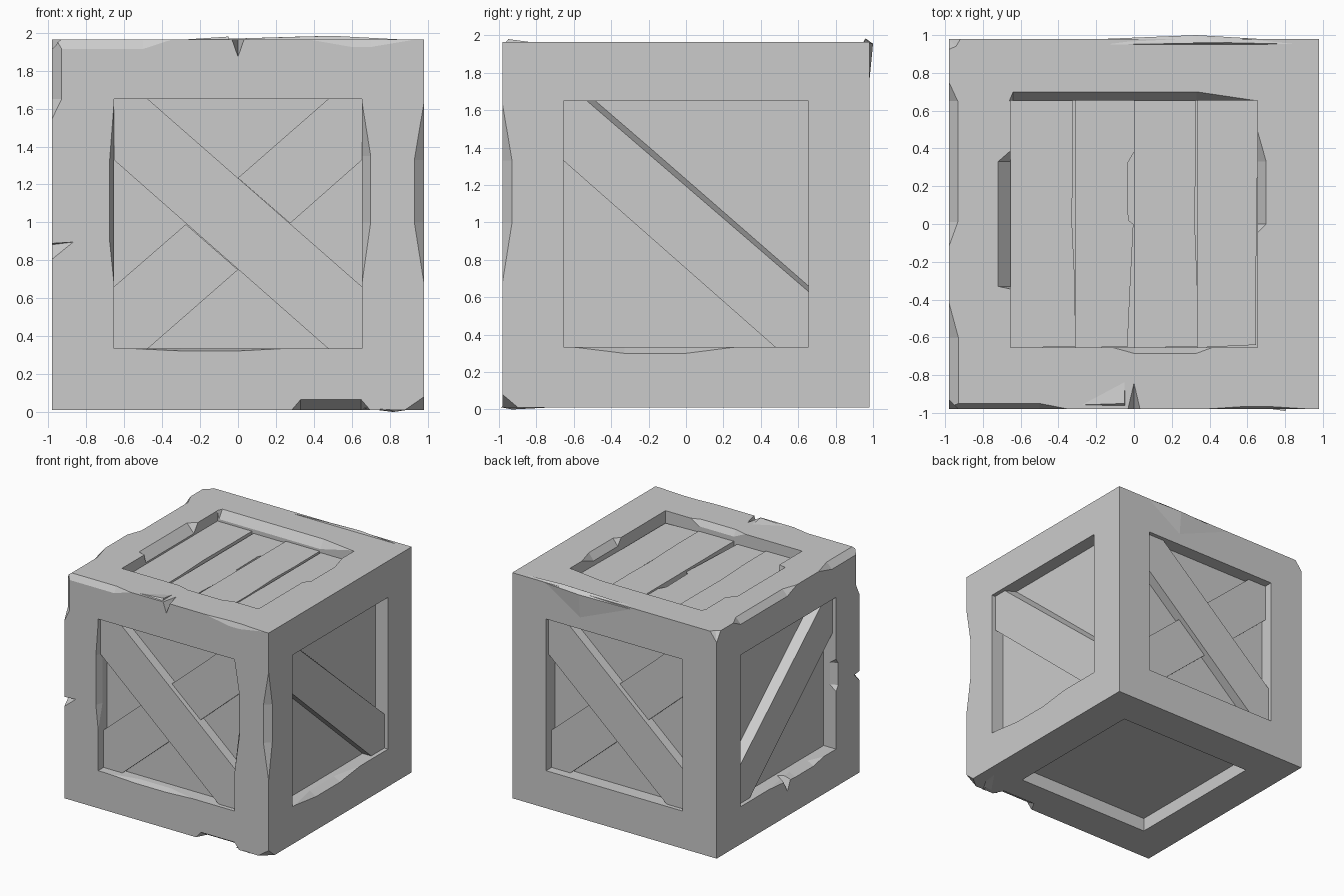
import bpy, bmesh
from mathutils import Vector

if "Cube" in bpy.data.objects:
    bpy.data.objects.remove(bpy.data.objects["Cube"])

H, B, T, O = 0.98, 0.01, 1.965, 0.655   # half width, bottom, top, opening half size
Z0, Z1 = 0.335, 1.65                    # opening bottom / top


def add(name, bm):
    bmesh.ops.recalc_face_normals(bm, faces=bm.faces[:])
    me = bpy.data.meshes.new(name)
    bm.to_mesh(me)
    bm.free()
    ob = bpy.data.objects.new(name, me)
    bpy.context.collection.objects.link(ob)
    return ob


def hull(name, pts):
    bm = bmesh.new()
    for p in pts:
        bm.verts.new(p)
    r = bmesh.ops.convex_hull(bm, input=bm.verts[:])
    junk = {g for g in r["geom_interior"] + r["geom_unused"] if isinstance(g, bmesh.types.BMVert)}
    bmesh.ops.delete(bm, geom=list(junk), context='VERTS')
    return add(name, bm)


def box(name, lo, hi):
    return hull(name, [(x, y, z) for x in (lo[0], hi[0]) for y in (lo[1], hi[1]) for z in (lo[2], hi[2])])


cutters = []


def chip(axis, ts, pos, into, depth):
    """Worn chamfer along an edge: ts = 4 stations, into = signs pointing into the wood."""
    a, b = [i for i in range(3) if i != axis]
    e = 0.12

    def p(t, u, v):
        q = [0, 0, 0]
        q[axis], q[a], q[b] = t, pos[0] + into[0] * u, pos[1] + into[1] * v
        return q
    pts = [p(ts[0], -.002, -.002), p(ts[3], -.002, -.002)]
    du, dv = depth
    for t in ts[1:3]:
        pts += [p(t, du * (1 + e), -dv * e), p(t, -du * e, dv * (1 + e)), p(t, -.03, -.03)]
    cutters.append(hull("wear_cutter", pts))


# recessed panels on six sides
P = 0.118
cutters += [
    box("recess_cutter", (-O, -2, Z0), (O, -H + P, Z1)), box("recess_cutter", (-O, H - P, Z0), (O, 2, Z1)),
    box("recess_cutter", (H - P, -O, Z0), (2, O, Z1)), box("recess_cutter", (-2, -O, Z0), (-H + P, O, Z1)),
    box("recess_cutter", (-O, -O, T - .14), (O, O, 3)), box("recess_cutter", (-O, -O, -1), (O, O, B + P))]

# worn outer edges
chip(2, (.66, 1.0, 1.33, 1.65), (H, -H), (-1, 1), (.05, .05))
chip(2, (1.54, 1.65, 1.95, 2.02), (-H, -H), (1, 1), (.05, .05))
chip(0, (.28, .33, .65, .70), (-H, B), (1, 1), (.09, .055))
chip(1, (-1.02, -.95, -.6, -.4), (-H, T), (1, -1), (.05, .05))
chip(1, (-.13, .01, .65, .76), (-H, T), (1, -1), (.047, .05))
chip(0, (-1.0, -.95, -.5, -.33), (-H, T), (1, -1), (.03, .05))
chip(0, (.33, .6, .7, .98), (-H, T), (1, -1), (.015, .04))
# worn opening edges: front, right, top, left
chip(2, (.66, .9, 1.33, 1.65), (-O, -H), (-1, 1), (.022, .06))
chip(2, (.66, 1.0, 1.35, 1.65), (O, -H), (1, 1), (.045, .06))
chip(0, (-.62, -.3, 0, .3), (-H, Z0), (1, -1), (.06, .013))
chip(1, (-.64, -.33, 0, .3), (H, Z0), (-1, -1), (.06, .035))
chip(1, (-.345, -.33, .33, .39), (-O, T), (-1, -1), (.065, .075))
chip(0, (-.66, -.64, .33, .655), (O, T), (1, -1), (.045, .07))
chip(1, (-.05, 0, .33, .5), (O, T), (1, -1), (.045, .06))
chip(0, (-.12, 0, .33, .42), (-O, T), (-1, -1), (.03, .05))
chip(2, (.83, .88, 1.07, 1.12), (-H, -O), (1, -1), (.06, .03))
chip(1, (-.5, -.35, -.1, .3), (-H, Z0), (1, -1), (.06, .03))
# splits and broken corners
for pts in (
    [(-.042, -1, 1.98), (.042, -1, 1.98), (0, -1, 1.86), (0, -.82, 1.98)],
    [(-1, -1, .77), (-1, -1, .89), (-.84, -1, .9), (-1, -.89, .88)],
    [(.84, -1, 0), (1, -.87, 0), (1, -1, .11), (1.02, -1.02, -.02)],
    [(-1, -.06, .35), (-1, .09, .35), (-1, .01, .2), (-.87, .01, .35)],
    [(-.88, 1, 2), (-1, .89, 2), (-1, 1, 1.84), (-1.03, 1.03, 2.02), (-.93, .93, 1.99)],
):
    cutters.append(hull("split_cutter", pts))

# crate frame
frame = box("crate_frame", (-H, -H, B), (H, H, T))
bpy.context.view_layer.objects.active = frame
for c in cutters:
    m = frame.modifiers.new("cut", 'BOOLEAN')
    m.operation, m.object, m.solver = 'DIFFERENCE', c, 'EXACT'
    bpy.ops.object.modifier_apply(modifier=m.name)
    bpy.data.objects.remove(c)

SIDES = {
    "front": lambda u, v, d: (u, -H + d, v), "back": lambda u, v, d: (-u, H - d, v),
    "right": lambda u, v, d: (H - d, u, v), "left": lambda u, v, d: (d - H, u, v),
    "top": lambda u, v, d: (u, v, T - d)}


def board(name, side, base, depth, face=None):
    """Flat board lying in a recess; depth = distance of its face behind the frame."""
    f, bm = SIDES[side], bmesh.new()
    lo = [bm.verts.new(f(u, v, .145)) for u, v in base]
    hi = [bm.verts.new(f(u, v, depth)) for u, v in (face or base)]
    bm.faces.new(lo)
    bm.faces.new(hi)
    for i in range(len(lo)):
        j = (i + 1) % len(lo)
        bm.faces.new((lo[i], lo[j], hi[j], hi[i]))
    return add(f"{side}_{name}", bm)


# cross braces front and back
for s in ("front", "back"):
    board("main_brace", s, [(-O, Z1), (-.475, Z1), (O, .66), (O, Z0), (.475, Z0), (-O, 1.33)], .035)
    board("upper_half_brace", s, [(0, 1.235), (.475, Z1), (O, Z1), (O, 1.33), (.275, .995)], .075)
    board("lower_half_brace", s, [(-.275, .99), (-O, .66), (-O, Z0), (-.475, Z0), (0, .75)], .075)

# single braces on the sides, upper edge slanted
for s in ("right", "left"):
    tail = [(O, Z0), (.475, Z0), (-O, 1.33), (-O, Z1)]
    board("brace", s, [(-.47, Z1), (O, .67)] + tail, .035, [(-.53, Z1), (O, .63)] + tail)

# lid planks with ragged edges
planks = [(-O, -.325, .09, [(-.31, -.65), (-.312, -.33), (-.328, 0)]),
          (-.31, 0, .105, [(-.035, -.65), (-.02, -.33), (-.003, 0), (-.03, .02), (-.035, .32)]),
          (0, .325, .09, [(.335, -.65), (.335, -.33), (.32, .05), (.328, .33)]),
          (.335, O, .10, [(.645, -.64), (.648, 0)])]
for i, (x0, x1, d, rag) in enumerate(planks):
    edge = [(x0, O), (x0, -O)] + rag + [(x1, .38), (x1, O)]
    board(f"plank_{i + 1}", "top", edge, d)

# raised splinters on the rear top edge, front top edge and lower front corner
hull("rear_splinter", [(-.4, .97, 1.95), (-.1, .95, 1.967), (.33, .96, 1.98), (.33, 1.0, 1.955),
                       (.66, .98, 1.96), (.33, .975, 1.7), (.5, .96, 1.984), (.95, .95, 1.96)])
hull("front_splinter", [(-.35, -.96, 1.96), (-.05, -.95, 1.98), (-.045, -.97, 1.955), (-.05, -.8, 1.96)])
hull("corner_splinter", [(.66, -.97, .02), (.92, -.8, .02), (.8, -.99, .012), (.82, -.93, 0), (.9, -.7, .012)])
